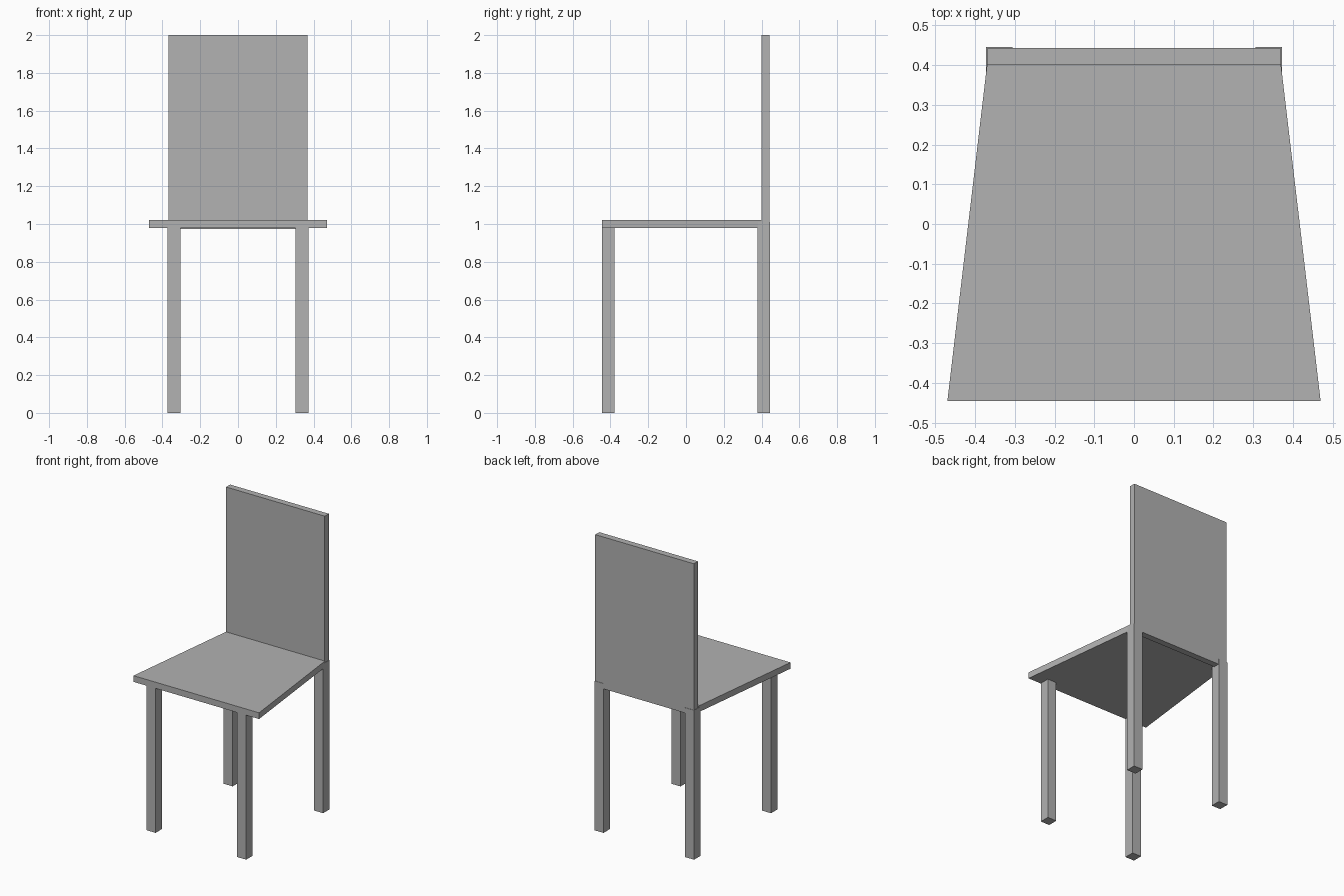
import bpy
import bmesh

cube = bpy.data.objects.get("Cube")
if cube:
    bpy.data.objects.remove(cube, do_unlink=True)

# Single grey finish
grey = bpy.data.materials.new("plain_grey")
grey.use_nodes = True
COLOUR = (0.445, 0.445, 0.445, 1)
grey.diffuse_color = COLOUR
grey.node_tree.nodes["Principled BSDF"].inputs["Base Color"].default_value = COLOUR


def slab(name, outline, bottom, top):
    """Extrude a flat outline upwards from bottom to top."""
    bm = bmesh.new()
    face = bm.faces.new([bm.verts.new((x, y, bottom)) for x, y in outline])
    extruded = bmesh.ops.extrude_face_region(bm, geom=[face])["geom"]
    verts = [v for v in extruded if isinstance(v, bmesh.types.BMVert)]
    bmesh.ops.translate(bm, verts=verts, vec=(0, 0, top - bottom))
    bmesh.ops.recalc_face_normals(bm, faces=bm.faces)
    mesh = bpy.data.meshes.new(name)
    bm.to_mesh(mesh)
    bm.free()
    mesh.materials.append(grey)
    obj = bpy.data.objects.new(name, mesh)
    bpy.context.collection.objects.link(obj)
    return obj


def rectangle(x0, x1, y0, y1):
    return [(x0, y0), (x1, y0), (x1, y1), (x0, y1)]


# Seat, tapering towards the back
slab("seat", [(-0.47, -0.446), (0.47, -0.446), (0.37, 0.402), (-0.37, 0.402)], 0.978, 1.02)

# Upright back panel, reaching just below the seat
slab("backrest", rectangle(-0.369, 0.369, 0.4, 0.443), 0.973, 2.0)

# Square legs; the back pair stands slightly proud of the panel
LEG = 0.067
for side, cx in (("left", 0.339), ("right", -0.339)):
    for end, cy, top in (("front", -0.411, 1.0), ("back", 0.412, 1.01)):
        h = LEG / 2
        slab(f"{end}_{side}_leg", rectangle(cx - h, cx + h, cy - h, cy + h), 0, top)
